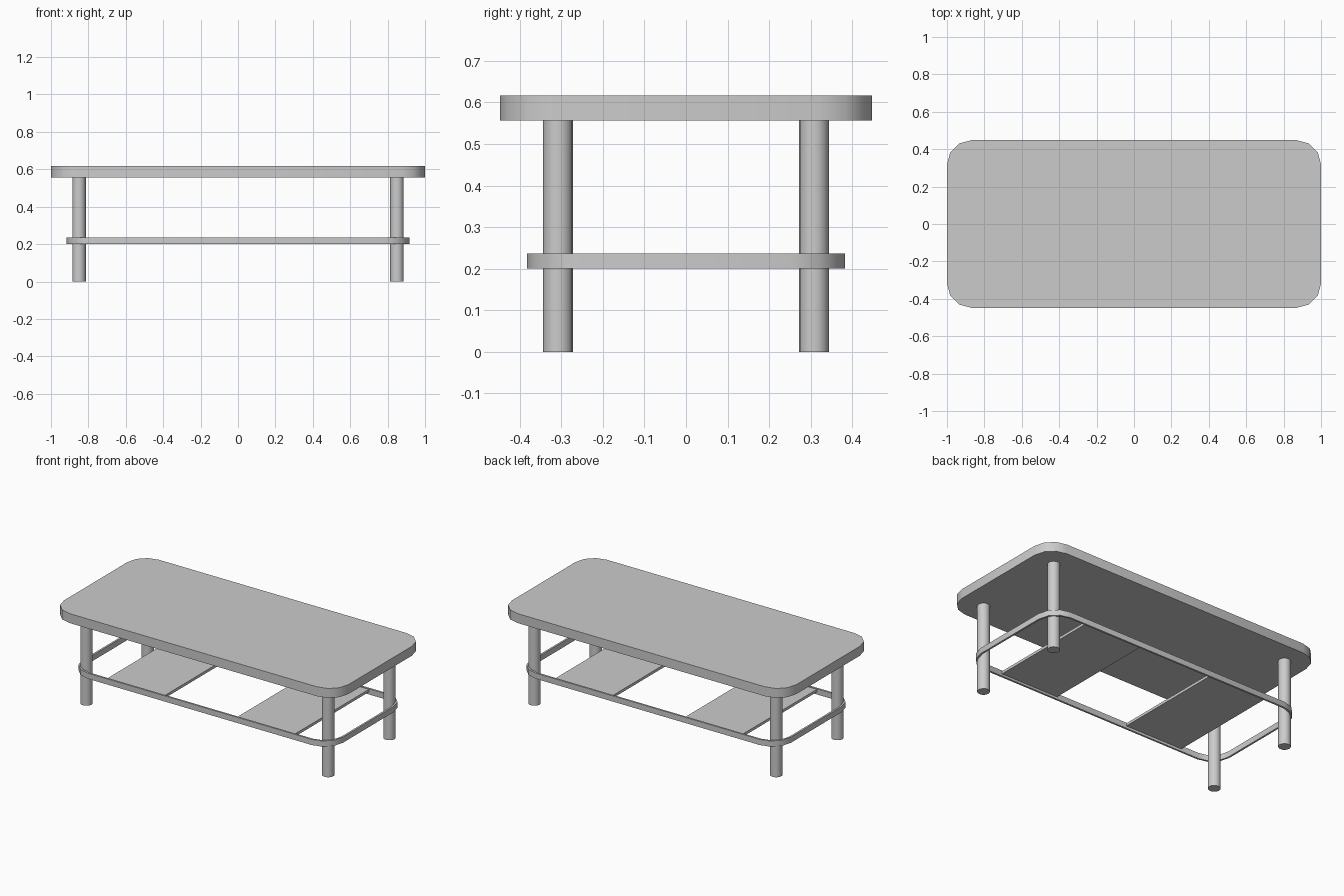
import bpy
import bmesh
from math import cos, sin, pi

cube = bpy.data.objects.get("Cube")
if cube:
    bpy.data.objects.remove(cube, do_unlink=True)

GREY = (0.6, 0.6, 0.6, 1)
mat = bpy.data.materials.new("plain_grey")
mat.use_nodes = True
mat.diffuse_color = GREY
mat.node_tree.nodes["Principled BSDF"].inputs["Base Color"].default_value = GREY


def finish(bm, name):
    """Turn a bmesh into a grey object with smooth rounded sides."""
    bmesh.ops.recalc_face_normals(bm, faces=bm.faces)
    mesh = bpy.data.meshes.new(name)
    bm.to_mesh(mesh)
    bm.free()
    mesh.materials.append(mat)
    obj = bpy.data.objects.new(name, mesh)
    bpy.context.collection.objects.link(obj)
    bpy.ops.object.select_all(action="DESELECT")
    obj.select_set(True)
    bpy.context.view_layer.objects.active = obj
    bpy.ops.object.shade_smooth_by_angle(angle=pi / 5)
    return obj


def rounded_outline(hx, hy, r, segments=3):
    """Points of a rounded rectangle, anticlockwise."""
    points = []
    for i, (sx, sy) in enumerate([(1, 1), (-1, 1), (-1, -1), (1, -1)]):
        for k in range(segments + 1):
            a = (i + k / segments) * pi / 2
            points.append((sx * (hx - r) + r * cos(a), sy * (hy - r) + r * sin(a)))
    return points


def slab(name, outline, z0, z1):
    bm = bmesh.new()
    face = bm.faces.new([bm.verts.new((x, y, z0)) for x, y in outline])
    ext = bmesh.ops.extrude_face_region(bm, geom=[face], use_keep_orig=True)
    top = [v for v in ext["geom"] if isinstance(v, bmesh.types.BMVert)]
    bmesh.ops.translate(bm, vec=(0, 0, z1 - z0), verts=top)
    return finish(bm, name)


def band(name, outer, inner, z0, z1):
    """Closed hoop of rectangular section between two outlines."""
    bm = bmesh.new()
    rings = [[bm.verts.new((x, y, z)) for x, y in line]
             for line, z in ((outer, z0), (outer, z1), (inner, z1), (inner, z0))]
    n = len(outer)
    for a, b in zip(rings, rings[1:] + rings[:1]):
        for i in range(n):
            j = (i + 1) % n
            bm.faces.new((a[i], a[j], b[j], b[i]))
    return finish(bm, name)


# Table top
slab("table_top", rounded_outline(1.0, 0.448, 0.13), 0.557, 0.617)

# Thin rail wrapped around the legs
T = 0.012
band("lower_rail", rounded_outline(0.916, 0.383, 0.13),
     rounded_outline(0.916 - T, 0.383 - T, 0.13 - T), 0.2, 0.236)

# Four round legs
for sx, side in ((1, "left"), (-1, "right")):
    for sy, end in ((-1, "front"), (1, "back")):
        bm = bmesh.new()
        bmesh.ops.create_cone(bm, cap_ends=True, segments=16, radius1=0.036,
                              radius2=0.036, depth=0.557)
        bmesh.ops.translate(bm, vec=(sx * 0.85, sy * 0.308, 0.557 / 2), verts=bm.verts)
        finish(bm, f"{end}_{side}_leg")

    # Shelf panel spanning the rail
    xs = sorted((sx * 0.255, sx * 0.66))
    slab(f"{side}_shelf_panel", [(xs[0], -0.372), (xs[1], -0.372),
                                 (xs[1], 0.372), (xs[0], 0.372)], 0.215, 0.232)
